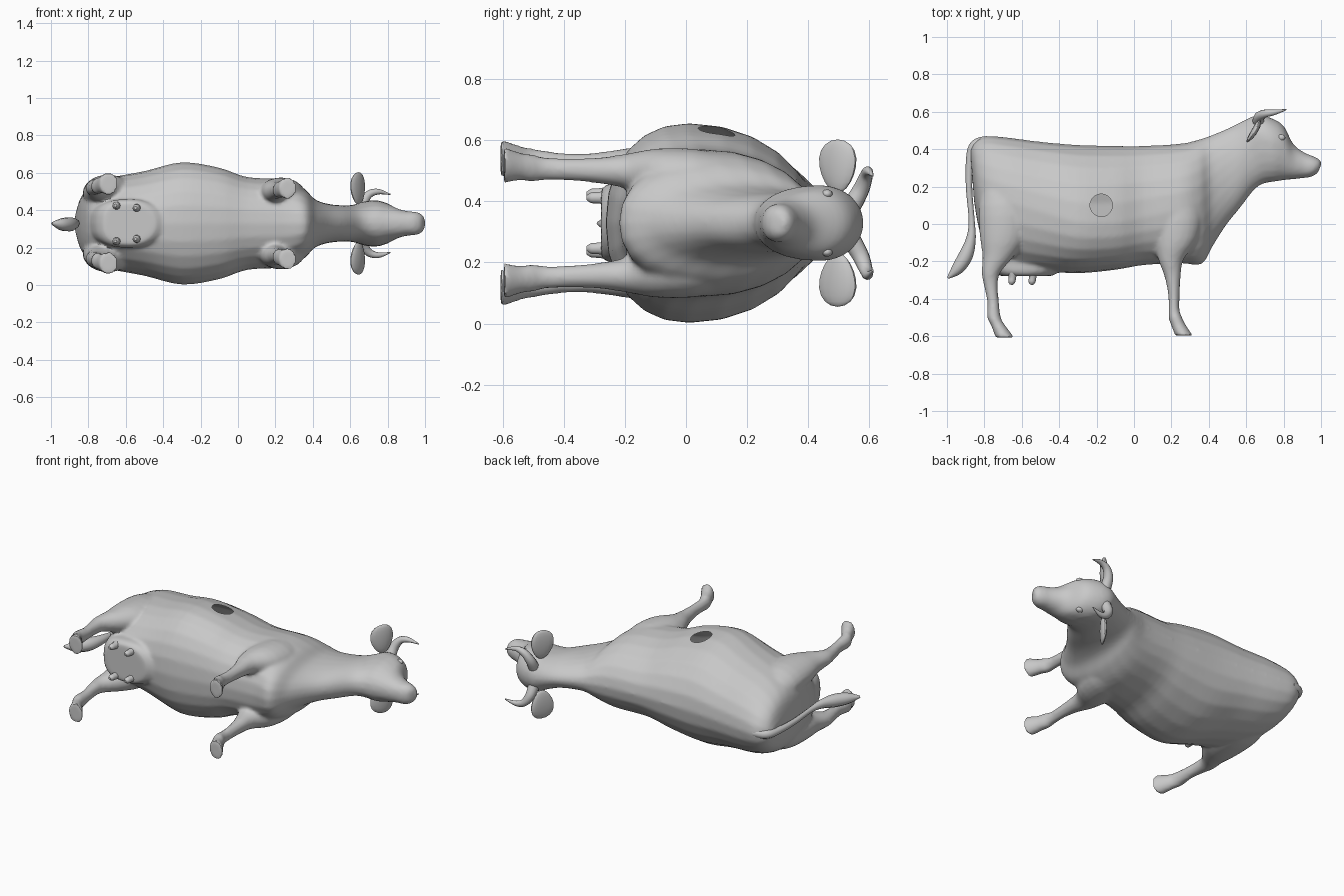
import bpy, bmesh, math
from mathutils import Vector

if "Cube" in bpy.data.objects:
    bpy.data.objects.remove(bpy.data.objects["Cube"])

ZC = 0.329          # middle plane of the animal, which lies on its side
SIDES = 24

hide = bpy.data.materials.new("hide_grey")
hide.diffuse_color = (0.58, 0.58, 0.58, 1)
hide.use_nodes = True
hide.node_tree.nodes["Principled BSDF"].inputs["Base Color"].default_value = hide.diffuse_color


def catmull(rows, steps):
    """Smoothly interpolate rows of numbers."""
    out = []
    for i in range(len(rows) - 1):
        p0, p1 = rows[max(i - 1, 0)], rows[i]
        p2, p3 = rows[i + 1], rows[min(i + 2, len(rows) - 1)]
        for k in range(steps):
            t = k / steps
            out.append([0.5 * (2 * b + (c - a) * t + (2 * a - 5 * b + 4 * c - d) * t * t
                               + (3 * b - a - 3 * c + d) * t ** 3)
                        for a, b, c, d in zip(p0, p1, p2, p3)])
    out.append(list(rows[-1]))
    return out


def finish(name, bm):
    bmesh.ops.recalc_face_normals(bm, faces=bm.faces)
    me = bpy.data.meshes.new(name)
    bm.to_mesh(me)
    bm.free()
    me.materials.append(hide)
    ob = bpy.data.objects.new(name, me)
    bpy.context.collection.objects.link(ob)
    return ob


def loft(name, rows, low_power=1.0, steps=3):
    """Rows: point A (x, y), point B (x, y), sideways centre, half width, widest fraction from B."""
    bm = bmesh.new()
    rings = []
    for ax, ay, bx, by, off, hw, f in catmull(rows, steps):
        ring = []
        for i in range(SIDES):
            a = 2 * math.pi * i / SIDES
            c, s = math.cos(a), math.sin(a)
            if c < 0:
                c = -abs(c) ** low_power
                s = math.copysign(abs(s) ** low_power, s)
            t = f + (1 - f if c > 0 else f) * c
            ring.append(bm.verts.new((bx + (ax - bx) * t, by + (ay - by) * t, ZC + off + hw * s)))
        rings.append(ring)
    for r, q in zip(rings, rings[1:]):
        for i in range(SIDES):
            j = (i + 1) % SIDES
            bm.faces.new((r[i], r[j], q[j], q[i]))
    bm.faces.new(rings[0])
    bm.faces.new(rings[-1])
    return finish(name, bm)


def ball(name, centre, scale):
    bm = bmesh.new()
    bmesh.ops.create_uvsphere(bm, u_segments=16, v_segments=10, radius=1)
    for v in bm.verts:
        v.co = Vector((v.co.x * scale[0], v.co.y * scale[1], v.co.z * scale[2])) + Vector(centre)
    return finish(name, bm)


def tube(name, rows):
    """Rows: x, y, sideways offset, radius."""
    cu = bpy.data.curves.new(name, 'CURVE')
    cu.dimensions = '3D'
    cu.bevel_depth = 1
    cu.bevel_resolution = 3
    cu.use_fill_caps = True
    pts = catmull(rows, 5)
    sp = cu.splines.new('POLY')
    sp.points.add(len(pts) - 1)
    for p, (x, y, z, r) in zip(sp.points, pts):
        p.co = (x, y, ZC + z, 1)
        p.radius = r
    sp.use_smooth = True
    cu.materials.append(hide)
    ob = bpy.data.objects.new(name, cu)
    bpy.context.collection.objects.link(ob)
    return ob


# Trunk, neck and head: back point, belly point, half width, widest fraction
body_rows = [
    (-.875, .40, -.855, .12, .05, .5), (-.85, .44, -.83, -.02, .14, .5),
    (-.79, .47, -.785, -.15, .20, .5), (-.68, .463, -.68, -.22, .245, .5),
    (-.50, .44, -.50, -.25, .28, .46), (-.30, .423, -.30, -.263, .327, .40),
    (-.10, .418, -.10, -.245, .298, .38), (.05, .418, .05, -.22, .248, .4),
    (.25, .43, .25, -.21, .235, .45), (.34, .45, .36, -.215, .19, .5),
    (.40, .47, .42, -.12, .13, .5), (.47, .498, .49, -.01, .105, .5),
    (.54, .53, .57, .09, .097, .5), (.60, .56, .64, .18, .10, .6),
    (.66, .582, .69, .215, .117, .65), (.73, .568, .75, .226, .124, .62),
    (.80, .525, .80, .234, .107, .6), (.85, .43, .855, .24, .08, .5),
    (.91, .383, .90, .245, .066, .5), (.965, .36, .94, .25, .062, .5),
    (.995, .342, .97, .263, .048, .5), (1.003, .322, .985, .278, .028, .5)]
body = loft("body", [(a, b, c, d, 0, w, f) for a, b, c, d, w, f in body_rows], .9, 4)
skin = [body]

# Udder, filling the space between the hind legs
skin.append(loft("udder", [(-.50, .10, -.83, .10, 0, .10, .5), (-.42, -.10, -.80, -.10, 0, .125, .5),
                           (-.38, -.21, -.77, -.21, 0, .13, .5), (-.40, -.255, -.745, -.255, 0, .128, .5),
                           (-.44, -.278, -.715, -.278, 0, .11, .5)], .7))

# Legs: height, rear x, front x, sideways offset, half width
front_rows = [
    (.24, .17, .29, .12, .05), (.08, .11, .36, .145, .09), (-.08, .11, .34, .16, .085),
    (-.19, .13, .265, .17, .058), (-.28, .163, .25, .172, .043), (-.38, .183, .244, .175, .036),
    (-.46, .185, .243, .178, .037), (-.505, .186, .26, .18, .046),
    (-.54, .198, .277, .185, .045), (-.597, .22, .315, .19, .06)]
hind_rows = [
    (.26, -.80, -.66, .13, .06), (.10, -.83, -.56, .155, .095), (-.06, -.825, -.57, .17, .09),
    (-.17, -.81, -.64, .183, .065), (-.26, -.815, -.715, .19, .045), (-.33, -.802, -.728, .19, .038),
    (-.42, -.784, -.722, .195, .036), (-.50, -.785, -.712, .20, .044),
    (-.54, -.765, -.69, .207, .045), (-.607, -.74, -.64, .213, .062)]
for side, label in ((1, "upper"), (-1, "lower")):
    for part, rows in (("front_leg", front_rows), ("hind_leg", hind_rows)):
        skin.append(loft(f"{part}_{label}", [(xf, y, xr, y, side * o, w, .5) for y, xr, xf, o, w in rows]))

# Blend trunk, udder and legs into one smooth skin
bpy.ops.object.select_all(action='DESELECT')
for ob in skin:
    ob.select_set(True)
bpy.context.view_layer.objects.active = body
bpy.ops.object.join()
blend = body.modifiers.new("blend", 'REMESH')
blend.mode = 'VOXEL'
blend.voxel_size = 0.011
relax = body.modifiers.new("relax", 'SMOOTH')
relax.factor = 0.5
relax.iterations = 6
for name in ("blend", "relax"):
    bpy.ops.object.modifier_apply(modifier=name)

# Round opening in the upper flank
HX, HY, HR = -0.175, 0.10, 0.06
bpy.ops.mesh.primitive_cylinder_add(vertices=32, radius=HR, depth=0.3, location=(HX, HY, 0.65))
cutter = bpy.context.object
bpy.context.view_layer.objects.active = body
mod = body.modifiers.new("opening", 'BOOLEAN')
mod.operation = 'DIFFERENCE'
mod.solver = 'EXACT'
mod.object = cutter
bpy.ops.object.modifier_apply(modifier=mod.name)
bpy.data.objects.remove(cutter)
bm = bmesh.new()
bm.from_mesh(body.data)
inner = [f for f in bm.faces if all(
    v.co.z > 0.45 and math.hypot(v.co.x - HX, v.co.y - HY) < HR + 0.0005 for v in f.verts)]
bmesh.ops.delete(bm, geom=inner, context='FACES')
for f in bm.faces:
    f.material_index = 0
bm.to_mesh(body.data)
bm.free()
body.data.materials.clear()
body.data.materials.append(hide)

for side, label in ((1, "upper"), (-1, "lower")):
    # Ears, horns and eyes
    ear = ball(f"ear_{label}", (0, 0, 0), (.02, .06, .088))
    for v in ear.data.vertices:
        z = v.co.z
        v.co.y *= 1 + 2.5 * z                # broader towards the tip
        v.co.x += .55 * v.co.y - 2 * v.co.y ** 2
        v.co = Vector((.645 + v.co.x, .497 + v.co.y, ZC + side * (.186 + z)))
    ear.data.update()
    if side < 0:
        ear.data.flip_normals()
    tube(f"horn_{label}", [(.665, .545, side * .06, .032), (.67, .573, side * .11, .028),
                           (.70, .59, side * .155, .022), (.75, .597, side * .17, .015),
                           (.815, .612, side * .155, .003)])
    ball(f"eye_{label}", (.785, .462, ZC + side * .095), (.024, .018, .015))
    # Teats
    for x, o in ((-.65, .095), (-.542, .083)):
        tube(f"teat_{label}", [(x, -.26, side * o, .024), (x, -.285, side * o, .02),
                               (x - .004, -.31, side * o, .018), (x - .006, -.325, side * o, .008)])

# Tail with tuft
tube("tail", [(-.78, .445, 0, .026), (-.845, .425, 0, .028), (-.875, .36, 0, .022), (-.882, .2, 0, .017),
              (-.868, .02, 0, .016), (-.872, -.08, 0, .026), (-.90, -.17, -.005, .038),
              (-.945, -.24, -.005, .032), (-.995, -.288, 0, .006)])

# Smooth shading with sharp creases kept
bpy.ops.object.select_all(action='DESELECT')
for ob in bpy.context.collection.objects:
    if ob.type == 'MESH':
        ob.select_set(True)
bpy.context.view_layer.objects.active = body
bpy.ops.object.shade_smooth_by_angle(angle=math.radians(40))
